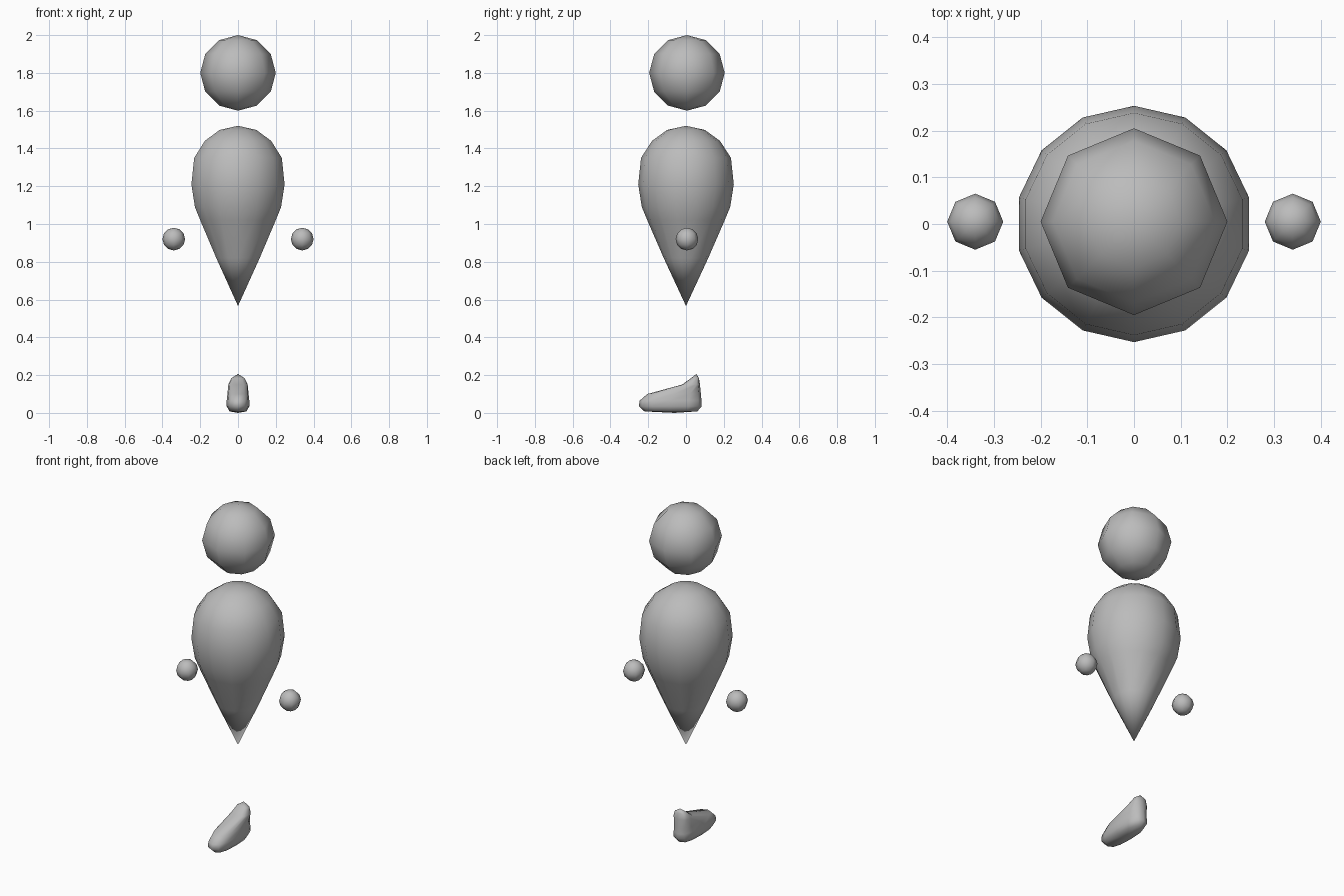
import bpy, bmesh
from math import cos, sin, pi, copysign

if "Cube" in bpy.data.objects:
    bpy.data.objects.remove(bpy.data.objects["Cube"])

grey = bpy.data.materials.new("plain grey")
grey.diffuse_color = (0.5, 0.5, 0.5, 1)
grey.use_nodes = True
grey.node_tree.nodes["Principled BSDF"].inputs["Base Color"].default_value = grey.diffuse_color


def finish(name, bm):
    """Turn a bmesh into a smooth grey object."""
    bmesh.ops.recalc_face_normals(bm, faces=bm.faces)
    for f in bm.faces:
        f.smooth = True
    mesh = bpy.data.meshes.new(name)
    bm.to_mesh(mesh)
    bm.free()
    mesh.materials.append(grey)
    obj = bpy.data.objects.new(name, mesh)
    bpy.context.collection.objects.link(obj)
    return obj


def ball(name, radius, location):
    bm = bmesh.new()
    bmesh.ops.create_uvsphere(bm, u_segments=8, v_segments=6, radius=radius)
    finish(name, bm).location = location


def stack(name, bottom, top, rings, sides, power=1.0):
    """Loft rings of (z, half width, front y, back y) between two poles."""
    bm = bmesh.new()
    loops = []
    for z, w, y0, y1 in rings:
        loop = []
        for i in range(sides):
            a = 2 * pi * i / sides - pi / 2
            c, s = (copysign(abs(v) ** power, v) for v in (cos(a), sin(a)))
            loop.append(bm.verts.new((w * c, (y0 + y1) / 2 + (y1 - y0) / 2 * s, z)))
        loops.append(loop)
    low, high = bm.verts.new(bottom), bm.verts.new(top)
    for i in range(sides):
        j = (i + 1) % sides
        bm.faces.new((low, loops[0][j], loops[0][i]))
        bm.faces.new((high, loops[-1][i], loops[-1][j]))
        for a, b in zip(loops, loops[1:]):
            bm.faces.new((a[i], a[j], b[j], b[i]))
    finish(name, bm)


# Head and floating hands
ball("head", 0.2, (0, 0.005, 1.8))
for side, x in (("left", 0.34), ("right", -0.34)):
    ball(side + "_hand", 0.06, (x, 0.005, 0.92))

# Teardrop body
profile = [(0.82, 0.118), (1.02, 0.205), (1.09, 0.234), (1.21, 0.253),
           (1.35, 0.238), (1.44, 0.18), (1.498, 0.10)]
stack("body", (0, 0, 0.566), (0, 0, 1.52), [(z, r, -r, r) for z, r in profile], 14)

# Single foot: long toe, tapering up to the ankle at the back
stack("foot", (0, -0.06, 0), (0, 0.055, 0.206), [
    (0.008, 0.045, -0.22, 0.06),
    (0.035, 0.06, -0.25, 0.083),
    (0.065, 0.06, -0.245, 0.082),
    (0.1, 0.056, -0.205, 0.079),
    (0.15, 0.051, -0.02, 0.074),
    (0.183, 0.036, 0.025, 0.069),
], 12, 0.75)
